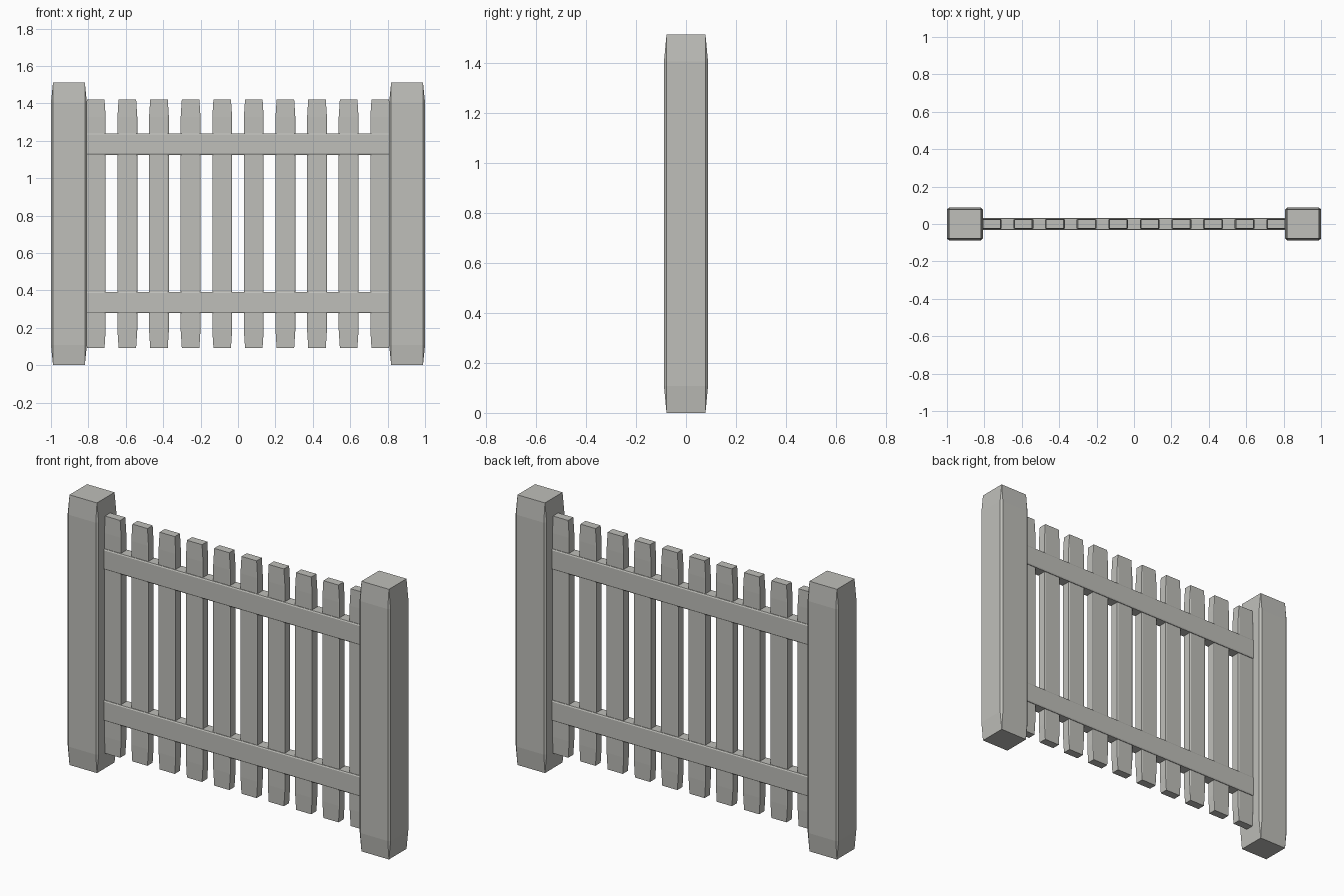
import bpy
import bmesh
from mathutils import Matrix

cube = bpy.data.objects.get("Cube")
if cube:
    bpy.data.objects.remove(cube, do_unlink=True)

# One weathered wood colour for the whole fence
wood = bpy.data.materials.new("pale_grey_wood")
wood.use_nodes = True
colour = (0.52, 0.52, 0.49, 1.0)
wood.diffuse_color = colour
wood.node_tree.nodes["Principled BSDF"].inputs["Base Color"].default_value = colour


def timber(name, half_w, half_d, length, taper, location, rotation=None):
    """Beam along z: chamfered middle section tapering to square ends."""
    in_w, in_d = half_w * 0.885, half_d * 0.885
    bm = bmesh.new()
    for end in (-1, 1):
        tip = end * length / 2
        shoulder = tip - end * taper
        for sx in (-1, 1):
            for sy in (-1, 1):
                bm.verts.new((sx * in_w, sy * in_d, tip))
                bm.verts.new((sx * half_w, sy * in_d, shoulder))
                bm.verts.new((sx * in_w, sy * half_d, shoulder))
    bmesh.ops.convex_hull(bm, input=bm.verts[:])
    bmesh.ops.dissolve_limit(bm, angle_limit=0.005, verts=bm.verts[:], edges=bm.edges[:])
    bmesh.ops.recalc_face_normals(bm, faces=bm.faces[:])
    if rotation:
        bmesh.ops.transform(bm, matrix=rotation, verts=bm.verts[:])
    mesh = bpy.data.meshes.new(name)
    bm.to_mesh(mesh)
    bm.free()
    mesh.materials.append(wood)
    obj = bpy.data.objects.new(name, mesh)
    obj.location = location
    bpy.context.scene.collection.objects.link(obj)
    return obj


# End posts
for side, sign in (("left", 1), ("right", -1)):
    timber(side + "_post", 0.096, 0.088, 1.512, 0.107, (sign * 0.904, 0, 0.756))

# Pickets, the outermost partly sunk into the posts
for i in range(10):
    timber(f"picket_{i + 1}", 0.053, 0.026, 1.328, 0.094, ((i - 4.5) * 0.169, 0, 0.757))

# Horizontal rails, ends hidden in the posts
lay_down = Matrix.Rotation(1.5707963, 4, "Y")
for name, z in (("lower_rail", 0.335), ("upper_rail", 1.182)):
    timber(name, 0.057, 0.033, 1.8, 0.08, (0, 0, z), lay_down)
